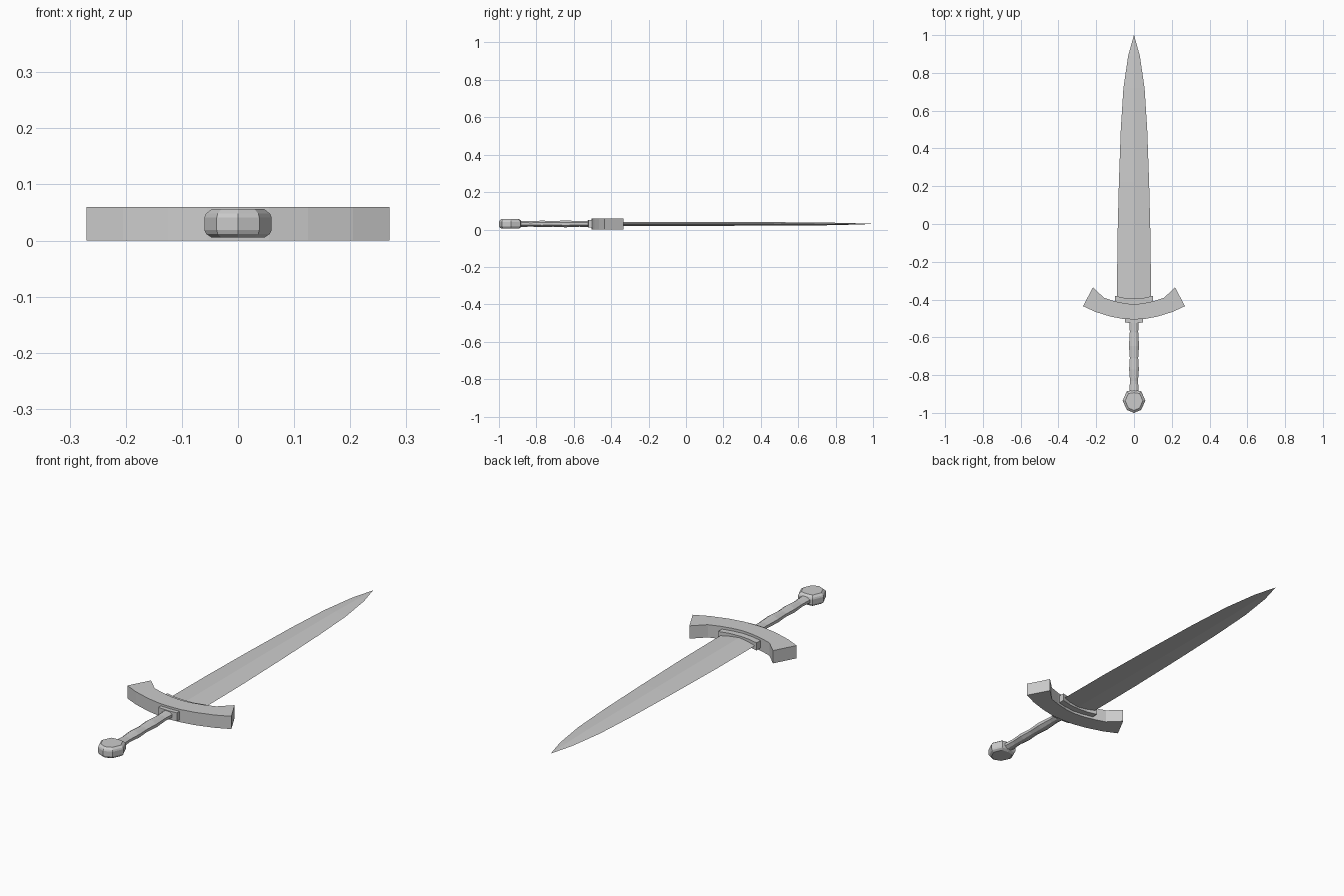
import bpy, bmesh, math

if "Cube" in bpy.data.objects:
    bpy.data.objects.remove(bpy.data.objects["Cube"])

ZC = 0.03  # mid-plane height of the sword


def finish(name, bm):
    bmesh.ops.remove_doubles(bm, verts=bm.verts, dist=1e-5)
    bmesh.ops.recalc_face_normals(bm, faces=bm.faces)
    me = bpy.data.meshes.new(name)
    bm.to_mesh(me)
    bm.free()
    ob = bpy.data.objects.new(name, me)
    bpy.context.collection.objects.link(ob)
    return ob


def loft(name, rings):
    """Skin a list of equal-length point rings and cap both ends."""
    bm = bmesh.new()
    vs = [[bm.verts.new(p) for p in r] for r in rings]
    n = len(vs[0])
    for a, b in zip(vs, vs[1:]):
        for i in range(n):
            j = (i + 1) % n
            bm.faces.new((a[i], a[j], b[j], b[i]))
    bm.faces.new(vs[0])
    bm.faces.new(vs[-1])
    return finish(name, bm)


def strip(name, lower, upper, half):
    """Slab between two mirrored curves, given from the centre outwards."""
    pairs = [((-a[0], a[1]), (-b[0], b[1])) for a, b in zip(lower[:0:-1], upper[:0:-1])]
    pairs += list(zip(lower, upper))
    return loft(name, [[(a[0], a[1], ZC - half), (b[0], b[1], ZC - half),
                        (b[0], b[1], ZC + half), (a[0], a[1], ZC + half)]
                       for a, b in pairs])


# Blade: flat diamond section tapering to the point
sections = [(-0.43, 0.09, 0.010), (-0.1, 0.088, 0.010), (0.22, 0.080, 0.010),
            (0.5, 0.070, 0.009), (0.72, 0.056, 0.008), (0.89, 0.031, 0.004),
            (1.0, 0.0005, 0.0005)]
loft("blade", [[(w, y, ZC), (0, y, ZC + t), (-w, y, ZC), (0, y, ZC - t)]
               for y, w, t in sections])

# Crossguard: curved bar with flared ends
strip("crossguard",
      [(0, -0.505), (0.055, -0.503), (0.125, -0.49), (0.205, -0.465), (0.27, -0.435)],
      [(0, -0.425), (0.05, -0.42), (0.106, -0.408), (0.16, -0.39), (0.217, -0.335)], 0.03)

# Collars on both sides of the guard
strip("blade_collar", [(0, -0.45), (0.05, -0.45), (0.10, -0.44)],
      [(0, -0.395), (0.05, -0.392), (0.10, -0.38)], 0.018)
strip("grip_collar", [(0, -0.525), (0.048, -0.522)],
      [(0, -0.48), (0.048, -0.48)], 0.02)

# Grip: wavy eight-sided handle
grip = [(-0.51, 0.028), (-0.57, 0.024), (-0.645, 0.029), (-0.71, 0.024),
        (-0.77, 0.028), (-0.83, 0.023), (-0.90, 0.028)]
loft("grip", [[(r * math.cos(math.pi * (i + 0.5) / 4), y,
                ZC + 0.68 * r * math.sin(math.pi * (i + 0.5) / 4)) for i in range(8)]
              for y, r in grip])

# Pommel: faceted disc with bevelled rims
half = [(0, -1.0), (0.038, -0.984), (0.06, -0.935), (0.038, -0.885), (0, -0.88)]
outline = half + [(-x, y) for x, y in half[3:0:-1]]
levels = [(0.005, 0.78), (0.012, 0.95), (0.019, 1), (0.041, 1), (0.048, 0.95), (0.056, 0.78)]
loft("pommel", [[(x * s, -0.94 + (y + 0.94) * s, z) for x, y in outline]
                for z, s in levels])
